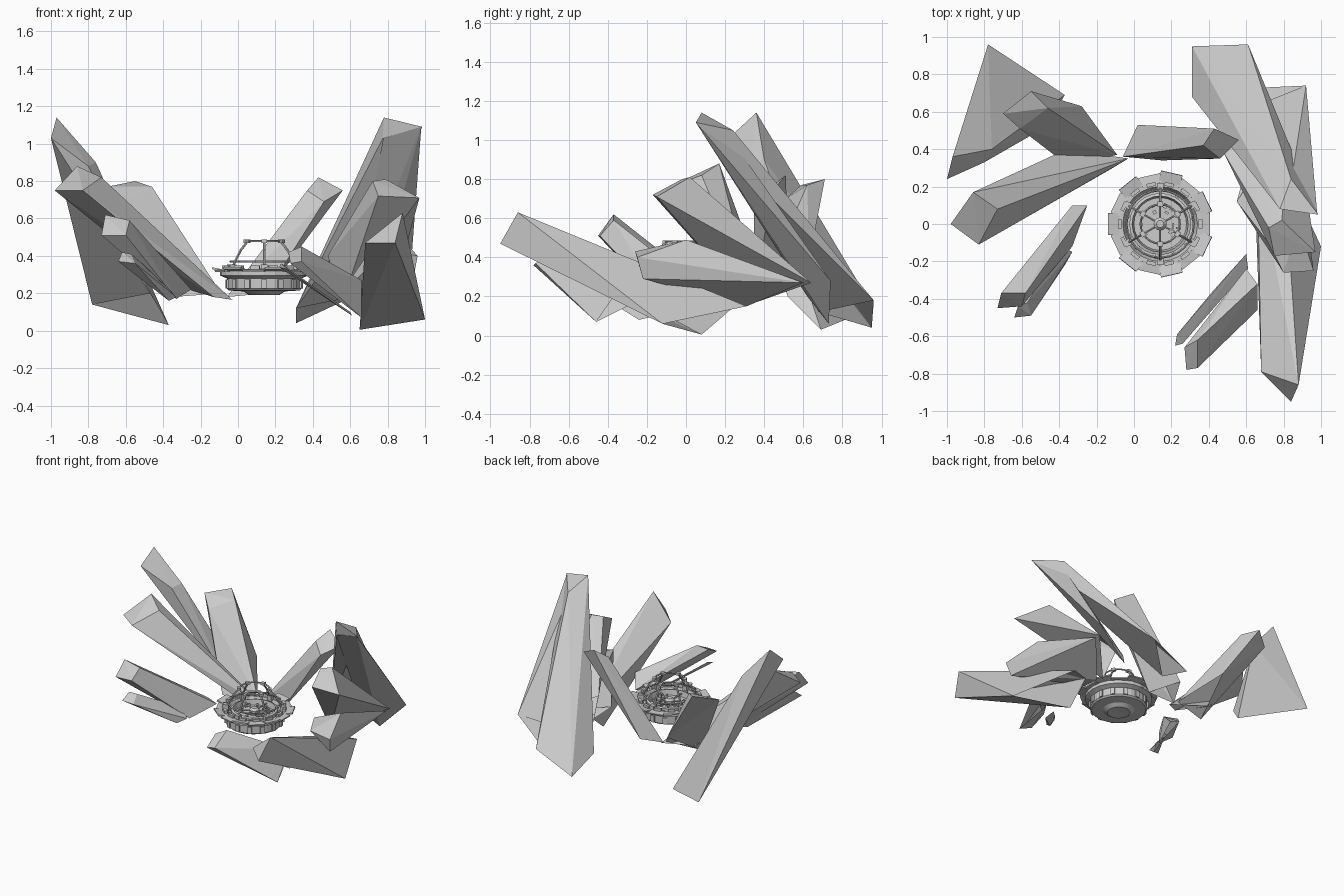
import bpy, bmesh, math, random
from mathutils import Vector, Matrix

if "Cube" in bpy.data.objects:
    bpy.data.objects.remove(bpy.data.objects["Cube"])

random.seed(4)
CX, CY = 0.14, 0.0   # device centre


def finish(name, bm):
    bmesh.ops.recalc_face_normals(bm, faces=bm.faces)
    me = bpy.data.meshes.new(name)
    bm.to_mesh(me)
    bm.free()
    ob = bpy.data.objects.new(name, me)
    bpy.context.collection.objects.link(ob)
    return ob


def crystal(name, tip, base):
    """Flat-faced shard spanning the corners of its tip and its open root."""
    bm = bmesh.new()
    for p in tip:
        bm.verts.new(p)
    root = {bm.verts.new(p) for p in base}
    r = bmesh.ops.convex_hull(bm, input=bm.verts)
    junk = {v for v in r["geom_interior"] + r["geom_unused"] if isinstance(v, bmesh.types.BMVert)}
    root -= junk
    bmesh.ops.delete(bm, geom=list(junk), context='VERTS')
    bmesh.ops.recalc_face_normals(bm, faces=bm.faces)
    caps = [f for f in bm.faces if all(v in root for v in f.verts)]
    bmesh.ops.delete(bm, geom=caps, context='FACES')
    me = bpy.data.meshes.new(name)
    bm.to_mesh(me)
    bm.free()
    bpy.context.collection.objects.link(bpy.data.objects.new(name, me))


def lathe(name, profile, sides=24):
    """Spin an (r, z) profile around the device axis."""
    bm = bmesh.new()
    vs = [bm.verts.new((CX + r, CY, z)) for r, z in profile]
    es = [bm.edges.new(p) for p in zip(vs, vs[1:])]
    bmesh.ops.spin(bm, geom=vs + es, cent=(CX, CY, 0), axis=(0, 0, 1),
                   angle=math.tau, steps=sides)
    bmesh.ops.remove_doubles(bm, verts=bm.verts, dist=1e-4)
    return finish(name, bm)


def add_box(bm, ang, r, z, size, tilt=0.0):
    """Box placed at polar position: size = radial, tangential, height."""
    m = (Matrix.Translation((CX, CY, 0)) @ Matrix.Rotation(ang, 4, 'Z')
         @ Matrix.Translation((r, 0, z)) @ Matrix.Rotation(tilt, 4, 'Y')
         @ Matrix.Diagonal((*size, 1)))
    bmesh.ops.create_cube(bm, size=1, matrix=m)


def add_tube(bm, a, b, rad, sides=6):
    a, b = Vector(a), Vector(b)
    d = b - a
    m = Matrix.Translation((a + b) / 2) @ d.to_track_quat('Z', 'Y').to_matrix().to_4x4()
    bmesh.ops.create_cone(bm, cap_ends=True, segments=sides, radius1=rad,
                          radius2=rad, depth=d.length, matrix=m)


def polar(ang, r, z):
    return (CX + r * math.cos(ang), CY + r * math.sin(ang), z)


# Left-hand crystals
crystal("left_back_crystal",
        [(-.97, .36, 1.14), (-1, .24, 1.03), (-.76, .40, .90), (-.80, .33, .88)],
        [(-.78, .96, .14), (-.37, .69, .03), (-.47, .52, .2)])
crystal("left_inner_crystal",
        [(-.70, .59, .77), (-.55, .71, .80), (-.46, .62, .77), (-.61, .51, .70)],
        [(-.28, .63, .38), (-.09, .37, .20), (-.35, .31, .18)])
crystal("left_middle_crystal",
        [(-.98, 0, .75), (-.83, -.11, .75), (-.73, .08, .82), (-.86, .17, .88)],
        [(-.03, .35, .165), (-.13, .29, .18), (-.36, .40, .25)])
crystal("left_front_crystal",
        [(-.73, -.45, .51), (-.60, -.44, .51), (-.58, -.37, .59), (-.71, -.37, .62)],
        [(-.25, .10, .22), (-.33, .10, .25), (-.33, -.12, .17)])
crystal("left_small_crystal",
        [(-.64, -.50, .37), (-.55, -.49, .36), (-.57, -.42, .41), (-.62, -.44, .42)],
        [(-.33, -.15, .18), (-.38, -.12, .24), (-.37, -.22, .16)])

# Rear and right-hand crystals
crystal("rear_crystal",
        [(.43, .51, .82), (.56, .45, .75), (.46, .35, .69), (.37, .42, .75)],
        [(-.06, .36, .18), (.02, .53, .25), (.15, .34, .2)])
crystal("right_tall_crystal",
        [(.78, .08, 1.14), (.985, .05, 1.09), (.84, .24, 1.05), (.775, .10, 1.03)],
        [(.31, .95, .04), (.61, .96, .18), (.31, .68, .12)])
crystal("right_back_crystal",
        [(.98, .05, 1.09), (.777, .09, 1.03), (.84, .22, 1.02)],
        [(.70, .73, .06), (.92, .74, .28), (.62, .62, .2)])
crystal("right_upper_crystal",
        [(.72, -.02, .80), (.79, .02, .81), (.97, -.15, .71), (.75, -.17, .72)],
        [(.48, .38, .40), (.56, .33, .16), (.85, .64, .27)])
crystal("right_middle_crystal",
        [(.80, -.26, .43), (.96, -.25, .40), (.94, -.22, .29), (.88, .0, .49), (.72, -.10, .45)],
        [(.55, .12, .2), (.60, .31, .15), (.85, .60, .27)])
crystal("right_front_crystal",
        [(.68, -.79, .47), (.84, -.95, .47), (.88, -.86, .63)],
        [(.65, .08, .005), (1.0, -.12, .06), (.66, .26, .16), (.80, .31, .15)])
crystal("front_crystal",
        [(.27, -.66, .42), (.28, -.78, .36), (.34, -.77, .37), (.34, -.62, .45)],
        [(.66, -.46, .07), (.60, -.24, .18), (.66, -.32, .27)])
crystal("front_small_crystal",
        [(.22, -.65, .34), (.26, -.64, .33), (.23, -.59, .36)],
        [(.60, -.16, .10), (.42, -.36, .22), (.61, -.24, .08)])

# Device bowl, floor and rims
lathe("device_bowl", [(0, .195), (.08, .19), (.11, .21), (.19, .215), (.20, .225), (.20, .28),
                      (.235, .295), (.235, .325), (.20, .325), (.185, .29), (0, .285)])
lathe("inner_rim", [(.165, .285), (.165, .325), (.15, .33), (.14, .285)])
lathe("centre_hub", [(0, .285), (.035, .285), (.035, .32), (.02, .335), (0, .335)], 12)

# Flange: ring of flat petals with alternating reach
bm = bmesh.new()
N = 14
for i in range(N):
    a = math.tau * i / N
    reach = .065 if i % 2 else .05
    add_box(bm, a, .215 + reach / 2, .322 + .006 * (i % 2), (reach, .118, .01), -.2 if i % 2 else .1)
    add_box(bm, a, .215, .335, (.02, .05, .025))
    add_box(bm, a + .22, .203, .25, (.012, .03, .05))
finish("flange_plates", bm)

# Small fittings on the floor and rim
bm = bmesh.new()
for i in range(36):
    s = [random.uniform(.008, .026) for _ in range(3)]
    add_box(bm, random.uniform(0, math.tau), random.choice((.07, .10, .175, .225)),
            .30 + s[2] / 2, s)
finish("fittings", bm)

# Dome cage: struts, hoops and floor spokes
bm = bmesh.new()
arc = [(.205, .32), (.18, .37), (.145, .43), (.105, .475)]
for i in range(6):
    a = math.tau * (i + .5) / 6
    for p, q in zip(arc, arc[1:]):
        add_tube(bm, polar(a, *p), polar(a, *q), .007)
    add_tube(bm, polar(a, .03, .31), polar(a, .19, .31), .006)
    add_box(bm, a, .107, .478, (.025, .03, .018))
    add_box(bm, a, .20, .335, (.04, .035, .04))
for r, z, t in ((.18, .37, .006), (.105, .48, .006)):
    for k in range(24):
        add_tube(bm, polar(math.tau * k / 24, r, z), polar(math.tau * (k + 1) / 24, r, z), t, 5)
finish("dome_cage", bm)
